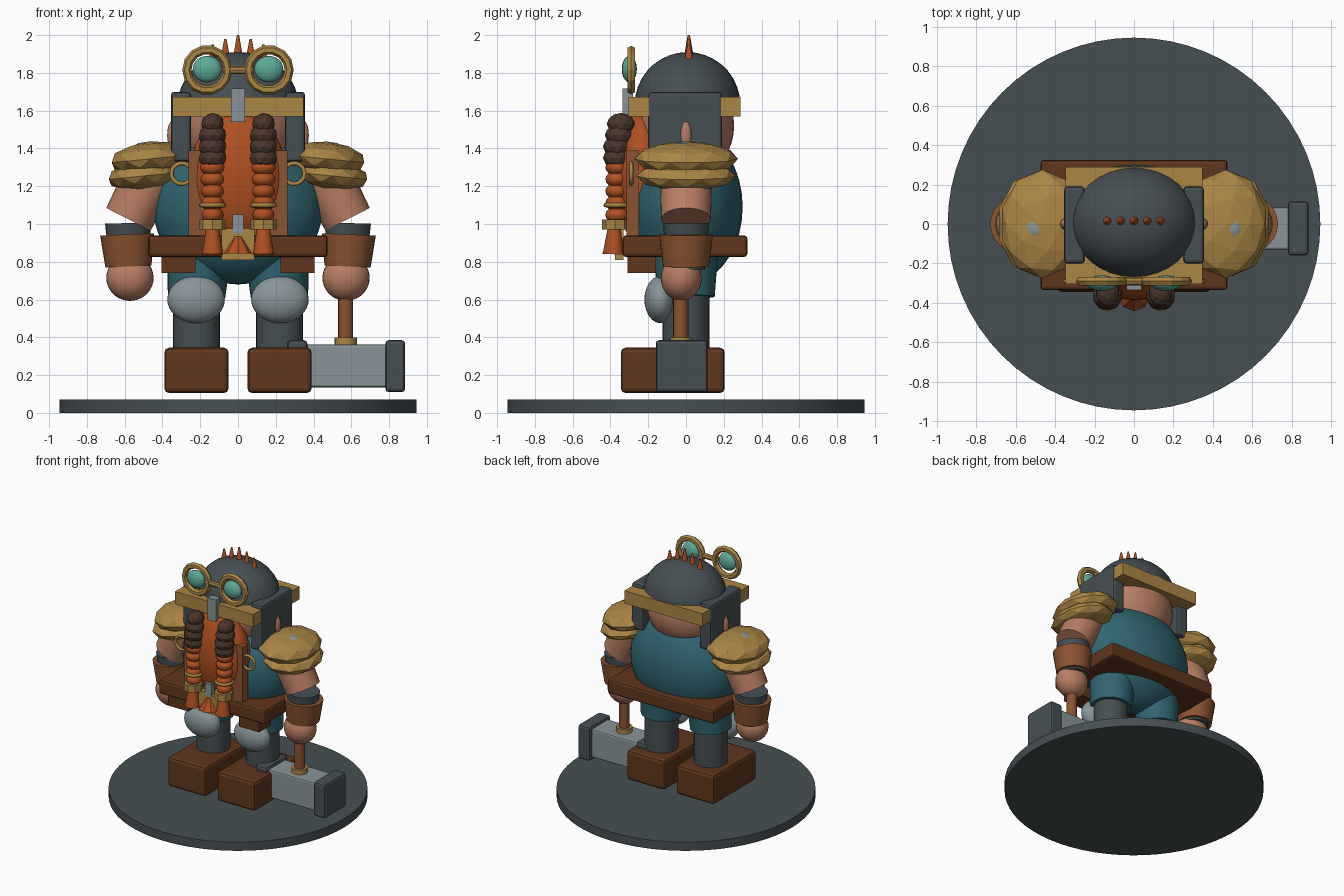
import bpy, math
from mathutils import Vector

if "Cube" in bpy.data.objects:
    bpy.data.objects.remove(bpy.data.objects["Cube"])


def material(name, rgb):
    m = bpy.data.materials.new(name)
    m.diffuse_color = (*rgb, 1)
    m.use_nodes = True
    m.node_tree.nodes["Principled BSDF"].inputs["Base Color"].default_value = m.diffuse_color
    return m


IRON = material("dark iron", (.062, .078, .085))
STEEL = material("light steel", (.25, .30, .32))
GOLD = material("old gold", (.41, .24, .06))
TEAL = material("teal cloth", (.03, .13, .165))
SKIN = material("skin", (.48, .205, .125))
ORANGE = material("orange hair", (.43, .08, .015))
BROWN = material("dark leather", (.115, .037, .012))
TAN = material("tan leather", (.26, .087, .03))
HAIR = material("dark braid", (.07, .036, .024))
LENS = material("green lens", (.11, .40, .31))


def finish(name, mat, smooth=True, angle=35):
    ob = bpy.context.object
    ob.name = name
    ob.data.materials.append(mat)
    if smooth:
        bpy.ops.object.shade_smooth_by_angle(angle=math.radians(angle))
    return ob


def box(name, mat, lo, hi, bevel=0.0):
    mid = [(a + b) / 2 for a, b in zip(lo, hi)]
    bpy.ops.mesh.primitive_cube_add(size=1, location=mid)
    ob = finish(name, mat, False)
    ob.scale = [b - a for a, b in zip(lo, hi)]
    bpy.ops.object.transform_apply(location=False, rotation=False, scale=True)
    if bevel:
        mod = ob.modifiers.new("bevel", 'BEVEL')
        mod.width, mod.segments = bevel, 2
    return ob


def ball(name, mat, loc, radii, segs=32, rings=18, smooth=True):
    bpy.ops.mesh.primitive_uv_sphere_add(segments=segs, ring_count=rings, location=loc)
    ob = finish(name, mat, smooth, 60)
    ob.scale = radii
    return ob


def rock(name, mat, loc, radii, tilt=0):
    bpy.ops.mesh.primitive_ico_sphere_add(subdivisions=2, location=loc, rotation=(0, tilt, 0))
    ob = finish(name, mat, False)
    ob.scale = radii
    return ob


def rod(name, mat, a, b, r1, r2=None, verts=24):
    a, b = Vector(a), Vector(b)
    bpy.ops.mesh.primitive_cone_add(vertices=verts, radius1=r1, radius2=r1 if r2 is None else r2,
                                    depth=(b - a).length, location=(a + b) / 2)
    bpy.context.object.rotation_euler = (b - a).to_track_quat('Z', 'Y').to_euler()
    return finish(name, mat)


def ring(name, mat, loc, major, minor, rot=(0, 0, 0), segs=20, sides=8, smooth=True):
    bpy.ops.mesh.primitive_torus_add(location=loc, rotation=rot, major_radius=major,
                                     minor_radius=minor, major_segments=segs, minor_segments=sides)
    return finish(name, mat, smooth, 60)


# Base and body
rod("base", IRON, (0, 0, 0), (0, 0, .07), .945, verts=64)
ball("torso", TEAL, (0, 0, 1.09), (.45, .30, .41))
box("belt", BROWN, (-.475, -.335, .825), (.475, .325, .94), .018)
box("apron", TAN, (-.262, -.315, .83), (.262, -.25, 1.39))

# Head and helmet
ball("head", SKIN, (0, 0, 1.52), (.30, .255, .28))
bpy.ops.mesh.primitive_uv_sphere_add(segments=32, ring_count=18, location=(0, .008, 1.63))
dome = finish("helmet_dome", IRON, True, 60)
dome.scale = (.32, .28, .28)
for v in dome.data.vertices:        # flatten the hidden lower half
    v.co.z = max(v.co.z, -.12)
box("helmet_band", GOLD, (-.348, -.305, 1.57), (.348, .288, 1.672))
box("nose_guard", STEEL, (-.037, -.335, 1.54), (.037, -.28, 1.718))
for i in range(5):
    x = (i - 2) * .067
    drop = (0, .02, .05)[abs(i - 2)]
    rod("crest_spike", ORANGE, (x, .015, 1.86 - drop / 2), (x, .015, 2 - drop), .03, .006, 12)

# Beard and belt buckle
ball("beard", ORANGE, (0, -.235, 1.25), (.258, .15, .345))
box("beard_clasp", STEEL, (-.03, -.38, .95), (.03, -.34, 1.05))
box("buckle", GOLD, (-.088, -.375, .81), (.088, -.33, .975))
rod("beard_tip", ORANGE, (0, -.365, .845), (0, -.365, .935), .078, .02, 8)
rod("goggle_bridge", GOLD, (-.08, -.29, 1.815), (.08, -.29, 1.815), .021, verts=8)

for s in (-1, 1):
    # Goggles
    ring("goggle_rim", GOLD, (s * .163, -.29, 1.815), .108, .024,
         (math.pi / 2, 0, 0), 14, 6, False)
    ball("goggle_lens", LENS, (s * .163, -.30, 1.82), (.077, .04, .07), 16, 10)

    # Cheek guards and ears
    box("cheek_guard", IRON, sorted((s * .25, s * .355))[:1] + [-.2, 1.33],
        sorted((s * .25, s * .355))[1:] + [.19, 1.70], .018)
    ball("ear", SKIN, (s * .35, 0, 1.47), (.025, .03, .075), 12, 8)

    # Braids
    bx = s * .135
    for i in range(4):
        rock("dark_braid", HAIR, (bx, -.345 - min(i, 2) * .01, 1.53 - i * .06),
             (.062 + (.013 if i else 0), .075, .058))
    for i in range(5):
        ball("orange_braid", ORANGE, (bx, -.365, 1.30 - i * .063),
             (.066 - i * .002, .062, .045), 12, 8)
    ring("braid_ring", GOLD, (bx, -.365, 1.10), .06, .012)
    rod("braid_band", GOLD, (bx, -.375, .97), (bx, -.375, 1.025), .07, verts=8)
    rod("braid_tuft", ORANGE, (bx, -.385, .84), (bx, -.38, .975), .056, .035, 12)

    # Apron rings and belt pouches
    ring("apron_ring", GOLD, (s * .297, -.29, 1.267), .055, .011, (math.pi / 2, 0, 0))
    box("pouch", BROWN, (s * .315 - .09, -.31, .74), (s * .315 + .09, -.16, .84))

    # Shoulder armour
    rock("shoulder_plate_lower", GOLD, (s * .495, 0, 1.255), (.2, .265, .08), s * .1)
    rock("shoulder_plate_upper", GOLD, (s * .465, 0, 1.345), (.215, .275, .092), s * .1)
    ball("shoulder_stud", STEEL, (s * .49, -.02, 1.35), (.10, .10, .084), 12, 8)

    # Arms and hands
    rod("upper_arm", SKIN, (s * .45, 0, 1.28), (s * .58, 0, 1.025), .14, .132)
    rod("forearm", IRON, (s * .582, 0, 1.005), (s * .575, 0, .76), .122, .10)
    rod("bracer", TAN, (s * .587, 0, .945), (s * .58, 0, .775), .143, .122)
    ball("hand", SKIN, (s * .572, -.025, .715), (.125, .108, .122))

    # Legs and boots
    rod("trouser_leg", TEAL, (s * .20, 0, .92), (s * .22, 0, .615), .175, .152)
    rod("shin", IRON, (s * .22, 0, .32), (s * .22, 0, .66), .125)
    ball("knee_pad", STEEL, (s * .222, -.135, .6), (.152, .085, .125))
    box("boot", BROWN, (s * .22 - .17, -.345, .105), (s * .22 + .17, .205, .345), .025)

# Hammer
rod("hammer_handle", TAN, (.57, -.028, .34), (.57, -.028, .66), .04, verts=16)
rod("hammer_collar", GOLD, (.57, -.028, .35), (.57, -.028, .40), .06, verts=16)
box("hammer_head", STEEL, (.33, -.13, .135), (.80, .085, .362), .012)
for x in (.262, .78):
    box("hammer_cap", IRON, (x, -.16, .11), (x + .105, .115, .385), .018)
